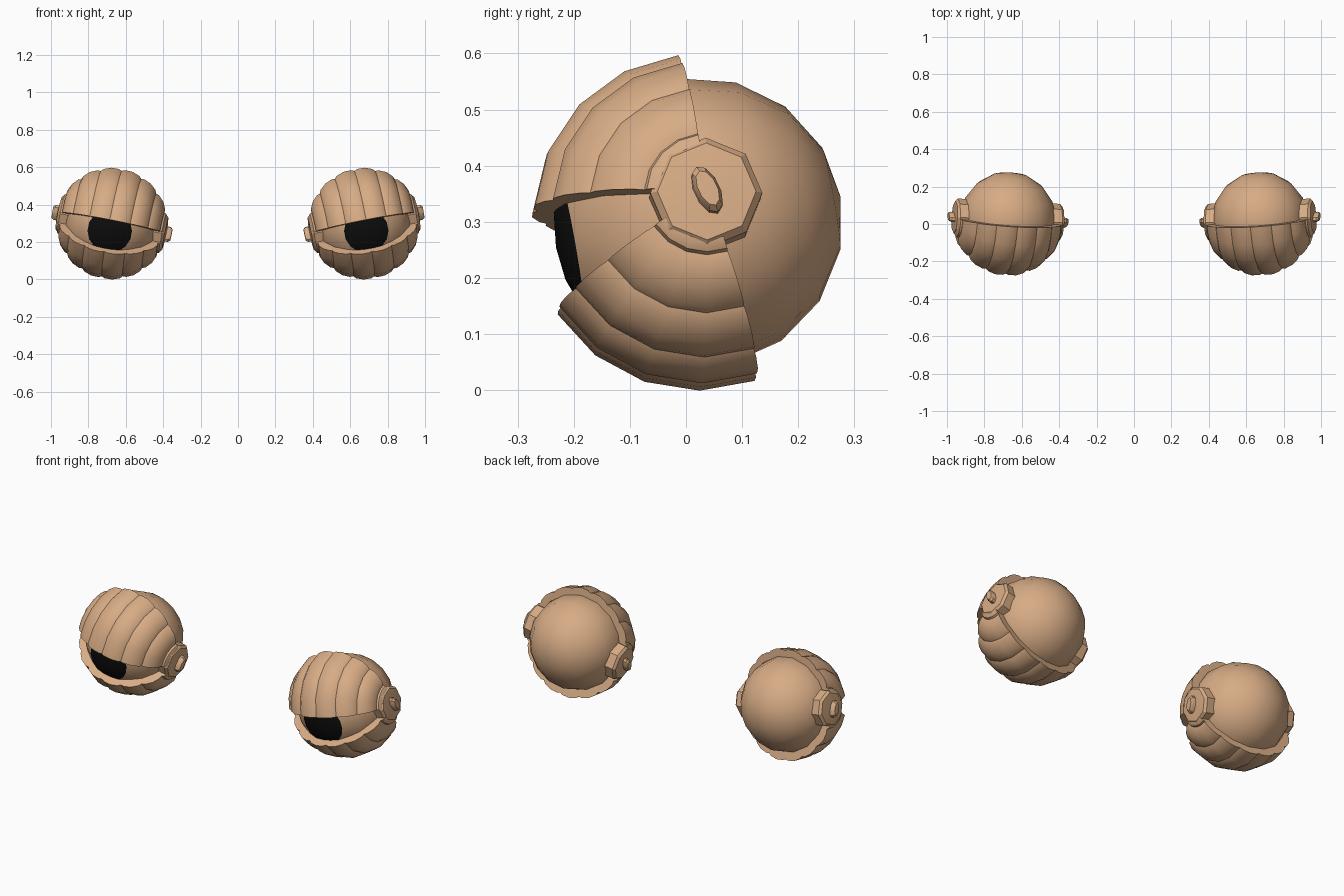
import bpy, bmesh
from math import sin, cos, radians, pi
from mathutils import Matrix, Vector

cube = bpy.data.objects.get("Cube")
if cube:
    bpy.data.objects.remove(cube, do_unlink=True)


def material(name, rgb):
    m = bpy.data.materials.new(name)
    m.use_nodes = True
    m.diffuse_color = (*rgb, 1)
    m.node_tree.nodes["Principled BSDF"].inputs["Base Color"].default_value = (*rgb, 1)
    return m


SKIN = material("warm tan", (0.68, 0.41, 0.235))
BLACK = material("pupil black", (0.004, 0.004, 0.004))


def finish(name, bm, matrix):
    """Place the mesh, fix its normals and shade it."""
    bm.transform(matrix)
    bmesh.ops.recalc_face_normals(bm, faces=bm.faces)
    mesh = bpy.data.meshes.new(name)
    bm.to_mesh(mesh)
    bm.free()
    mesh.materials.append(SKIN)
    mesh.materials.append(BLACK)
    obj = bpy.data.objects.new(name, mesh)
    bpy.context.collection.objects.link(obj)
    bpy.ops.object.select_all(action="DESELECT")
    obj.select_set(True)
    bpy.context.view_layer.objects.active = obj
    bpy.ops.object.shade_smooth_by_angle(angle=radians(32))


def lathe(profile, sides):
    """Turn (radius, x) points about the x axis."""
    bm = bmesh.new()
    verts = [bm.verts.new((x, 0, r)) for r, x in profile]
    edges = [bm.edges.new(pair) for pair in zip(verts, verts[1:])]
    bmesh.ops.spin(bm, geom=verts + edges, axis=(1, 0, 0), cent=(0, 0, 0),
                   angle=2 * pi, steps=sides, use_merge=True)
    bmesh.ops.remove_doubles(bm, verts=bm.verts, dist=0.0005)
    return bm


def add_slat(bm, a0, a1, start, end, steps=4):
    """One padded slat between two angles from the hinge axis."""
    puff = [(0, 0.25), (0, 0.288), (0.15, 0.296), (0.5, 0.3),
            (0.85, 0.296), (1, 0.288), (1, 0.25)]
    rows = []
    for i in range(steps + 1):
        phi = start + (end - start) * i / steps
        row = []
        for f, r in puff:
            t = a0 + (a1 - a0) * f
            row.append(bm.verts.new((r * cos(t), r * sin(t) * cos(phi),
                                     r * sin(t) * sin(phi))))
        rows.append(row)
    n = len(puff)
    for p, q in zip(rows, rows[1:]):
        for j in range(n):
            k = (j + 1) % n
            bm.faces.new((p[j], p[k], q[k], q[j]))
    bm.faces.new(rows[0])
    bm.faces.new(rows[-1])


def lid(start, end, slats=8):
    bm = bmesh.new()
    step = pi / slats
    for i in range(slats):
        a0 = max(i * step, radians(13))
        a1 = min((i + 1) * step, radians(167))
        add_slat(bm, a0, a1, radians(start), radians(end))
    return bm


def eyeball():
    """Ball whose first rings form the pupil, looking along +x."""
    angles = [0, 14, 27.5, 49, 71, 93, 115, 137, 159, 180]
    bm = lathe([(0.258 * sin(radians(a)), 0.258 * cos(radians(a))) for a in angles], 16)
    for f in bm.faces:
        f.material_index = int(f.calc_center_median().x > 0.228)
    return bm


def knob():
    """Oval stud on the hinge disc."""
    bm = lathe([(0, 0.27), (0.045, 0.27), (0.045, 0.312), (0.034, 0.324), (0, 0.325)], 10)
    bmesh.ops.scale(bm, vec=(1, 0.5, 1), verts=bm.verts)
    bm.transform(Matrix.Rotation(radians(25), 4, "X"))
    return bm


for side, sign in (("left", 1), ("right", -1)):
    mirror = Matrix.Scale(sign, 4, Vector((1, 0, 0)))
    place = mirror @ Matrix.Translation((0.674, 0.022, 0.299))
    # Hinge axis rises toward the outer side
    tilt = place @ Matrix.Rotation(radians(3), 4, "Z") @ Matrix.Rotation(radians(-10.9), 4, "Y")
    # Gaze forward, slightly down and outward
    gaze = place @ Matrix.Rotation(radians(-87), 4, "Z") @ Matrix.Rotation(radians(10), 4, "Y")

    finish(side + "_eyeball", eyeball(), gaze)
    finish(side + "_upper_lid", lid(97, 176), tilt)
    finish(side + "_lower_lid", lid(212, 290), tilt)

    for end, turn in (("outer", 0), ("inner", pi)):
        hinge = tilt @ Matrix.Rotation(turn, 4, "Z")
        disc = lathe([(0, 0.2), (0.1, 0.2), (0.1, 0.278), (0.088, 0.291), (0, 0.299)], 8)
        finish(side + "_" + end + "_hinge_disc", disc, hinge)
        finish(side + "_" + end + "_hinge_knob", knob(), hinge)
